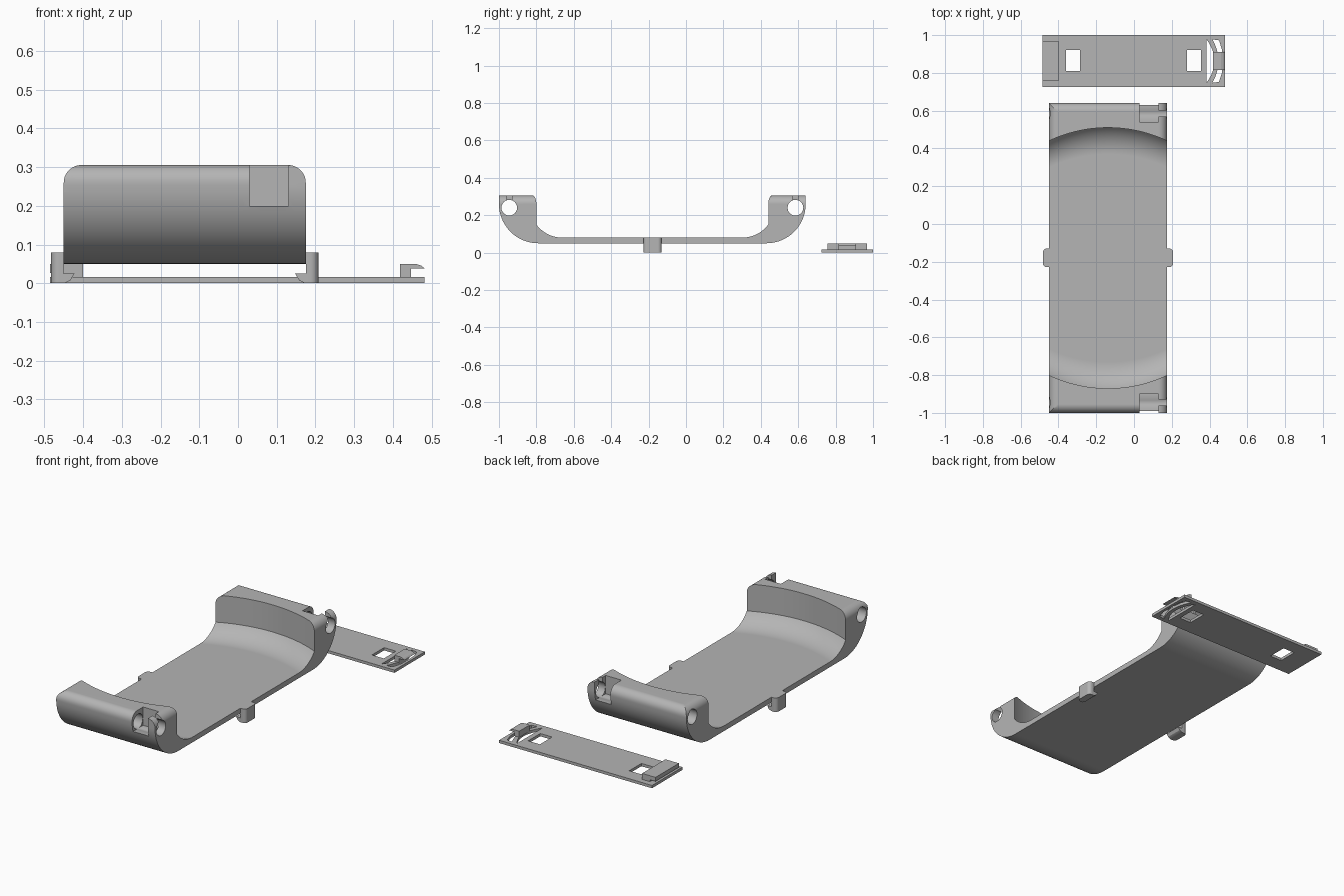
import bpy, bmesh
from math import sin, cos, pi, sqrt

if "Cube" in bpy.data.objects:
    bpy.data.objects.remove(bpy.data.objects["Cube"], do_unlink=True)

grey = bpy.data.materials.new("light grey plastic")
grey.use_nodes = True
colour = (0.46, 0.46, 0.46, 1)
grey.diffuse_color = colour
grey.node_tree.nodes["Principled BSDF"].inputs["Base Color"].default_value = colour

XC, YC = -0.1375, -0.18          # tray centre
HALF_X, HALF_Y = 0.3125, 0.82    # tray half sizes
TOP = 0.305


def finish(bm, name):
    bmesh.ops.recalc_face_normals(bm, faces=bm.faces)
    mesh = bpy.data.meshes.new(name)
    bm.to_mesh(mesh)
    bm.free()
    mesh.materials.append(grey)
    ob = bpy.data.objects.new(name, mesh)
    bpy.context.collection.objects.link(ob)
    return ob


def loft(name, rings):
    bm = bmesh.new()
    rows = [[bm.verts.new(p) for p in ring] for ring in rings]
    n = len(rows[0])
    for a, b in zip(rows, rows[1:]):
        for i in range(n):
            j = (i + 1) % n
            bm.faces.new((a[i], a[j], b[j], b[i]))
    bm.faces.new(rows[0])
    bm.faces.new(rows[-1])
    return finish(bm, name)


def prism(name, pts, axis, lo, hi):
    place = {"x": lambda p, t: (t, p[0], p[1]),
             "y": lambda p, t: (p[0], t, p[1]),
             "z": lambda p, t: (p[0], p[1], t)}[axis]
    return loft(name, [[place(p, t) for p in pts] for t in (lo, hi)])


def box(name, x, y, z):
    pts = [(x[0], y[0]), (x[1], y[0]), (x[1], y[1]), (x[0], y[1])]
    return prism(name, pts, "z", *z)


def arc(cx, cy, r, start, end, steps=14):
    angles = [(start + (end - start) * i / steps) * pi / 180 for i in range(steps + 1)]
    return [(cx + r * cos(a), cy + r * sin(a)) for a in angles]


def combine(ob, tool, operation="DIFFERENCE"):
    mod = ob.modifiers.new("cut", "BOOLEAN")
    mod.operation, mod.object, mod.solver = operation, tool, "EXACT"
    bpy.context.view_layer.objects.active = ob
    bpy.ops.object.modifier_apply(modifier=mod.name)
    bpy.data.objects.remove(tool, do_unlink=True)


def smooth(ob):
    bpy.ops.object.select_all(action="DESELECT")
    ob.select_set(True)
    bpy.context.view_layer.objects.active = ob
    bpy.ops.object.shade_smooth_by_angle(angle=pi / 6)
    mod = ob.modifiers.new("even shading", "WEIGHTED_NORMAL")
    mod.keep_sharp = True


# Tray: cross-section with a bowed inner wall at both ends
def section(x, lip):
    bow = 0.733
    wall = 0.69 - bow + sqrt(bow ** 2 - (x - XC) ** 2)
    half = arc(0.61, 0.26, 0.21, -90, -2, 18)
    half += arc(HALF_Y - lip, TOP - lip, lip, 0, 90, 10)
    half += [(wall, TOP)]
    half += arc(wall - 0.14, 0.255, 0.175, -36.87, -90, 12)
    right = [(x, YC + v, z) for v, z in half]
    left = [(x, YC - v, z) for v, z in reversed(half)]
    return right + left


x0, x1 = XC - HALF_X, XC + HALF_X
steps = 24
stations = [(x0 + (0.08 - x0) * i / steps, 0.045) for i in range(steps + 1)]
stations += [(0.081 + (x1 - 0.081) * i / 6, 0.001) for i in range(7)]
tray = loft("tray", [section(x, lip) for x, lip in stations])

# Rounded upper side edges
r = 0.045
outline = [(x0, 0), (x1, 0)] + arc(x1 - r, TOP - r, r, 0, 90) + arc(x0 + r, TOP - r, r, 90, 180)
combine(tray, prism("edge_rounding", outline, "y", -1.2, 1), "INTERSECT")

# Pin holes, notches and entry slots at both ends
for side in (-1, 1):
    def span(a, b):
        return sorted((YC + side * a, YC + side * b))
    combine(tray, box("notch", (0.03, 0.13), span(0.72, 0.86), (0.2, 0.35)))
    hole = arc(YC + side * 0.765, 0.24, 0.042, 0, 345, 23)
    combine(tray, prism("pin_hole", hole, "x", -0.6, 0.3))
    combine(tray, box("slot", (0.12, 0.2), span(0.75, 0.78), (0.25, 0.35)))
smooth(tray)

# Side lugs with inward hooks
for side, name in ((-1, "right_lug"), (1, "left_lug")):
    hook = [(0.29, 0.08), (0.345, 0.08), (0.345, 0), (0.31, 0), (0.295, 0.008),
            (0.285, 0.025), (0.3125, 0.025), (0.3125, 0.051), (0.29, 0.051)]
    lug = prism(name, [(XC + side * u, z) for u, z in hook], "y", -0.228, -0.13)
    bm = bmesh.new()
    bm.from_mesh(lug.data)
    corner = [e for e in bm.edges
              if all(abs(v.co.x - XC) > 0.344 for v in e.verts)
              and abs(e.verts[0].co.z - e.verts[1].co.z) > 0.05]
    bmesh.ops.bevel(bm, geom=corner, offset=0.02, segments=5, profile=0.5, affect="EDGES")
    bm.to_mesh(lug.data)
    bm.free()
    smooth(lug)

# Separate cover plate with two windows
PY = 0.8625
cover = box("cover_plate", (-0.485, 0.482), (0.725, 1.0), (0, 0.016))
for x in (-0.36, 0.28):
    combine(cover, box("window", (x, x + 0.075), (0.81, 0.92), (-0.1, 0.1)))


# Slits leaving a bowed spring leaf
def bowed(x, depth):
    return [(x + depth * (1 - (t / 6) ** 2), PY + 0.115 * t / 6) for t in range(-6, 7)]


combine(cover, prism("inner_slit", bowed(0.384, 0.042), "z", -0.1, 0.1))
outer = bowed(0.415, 0.032) + [(0.45, PY + 0.11), (0.466, PY + 0.06),
                               (0.466, PY - 0.06), (0.45, PY - 0.11)]
combine(cover, prism("outer_slit", outer, "z", -0.1, 0.1))
smooth(cover)

# Fixed tongue and spring latch on the cover
tongue = [(-0.4, 0.014), (-0.4, 0.05), (-0.485, 0.05), (-0.485, 0.027), (-0.45, 0.027), (-0.45, 0.014)]
prism("cover_tongue", tongue, "y", 0.757, 0.968)
latch = [(0.418, 0.014), (0.447, 0.014), (0.447, 0.038), (0.482, 0.038),
         (0.474, 0.045), (0.46, 0.05), (0.418, 0.05)]
prism("cover_latch", latch, "y", 0.815, 0.91)
